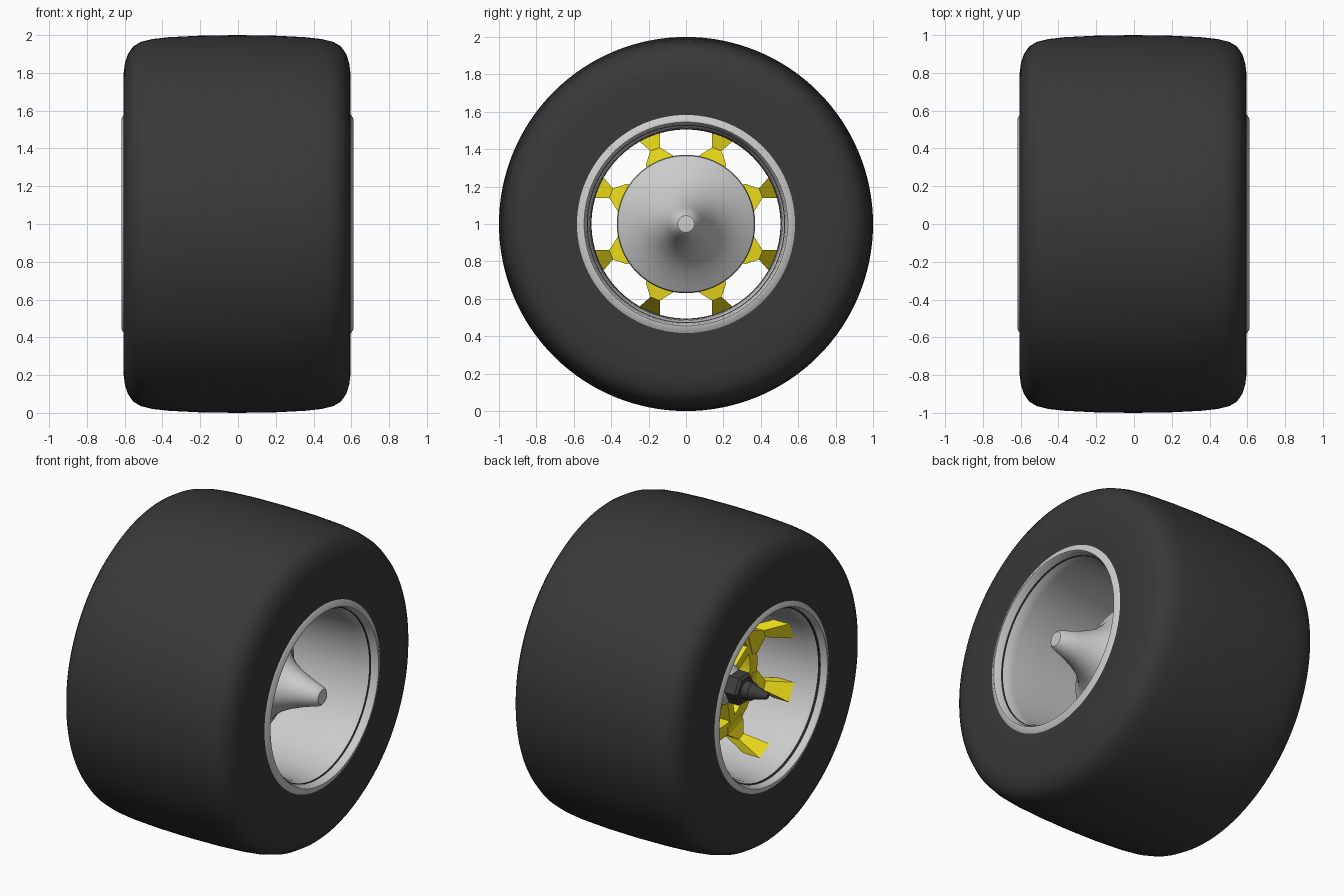
import bpy, bmesh
from math import cos, sin, pi, radians

if "Cube" in bpy.data.objects:
    bpy.data.objects.remove(bpy.data.objects["Cube"])

CZ = 1.0  # axle height; the axle runs along x


def material(name, color):
    m = bpy.data.materials.new(name)
    m.diffuse_color = (*color, 1)
    m.use_nodes = True
    m.node_tree.nodes["Principled BSDF"].inputs["Base Color"].default_value = m.diffuse_color
    return m


rubber = material("rubber", (0.04, 0.04, 0.04))
yellow = material("yellow_paint", (0.85, 0.72, 0.01))
dark = material("dark_metal", (0.05, 0.05, 0.05))


def finish(name, bm, mat=None, angle=None):
    bmesh.ops.remove_doubles(bm, verts=bm.verts, dist=1e-5)
    bmesh.ops.recalc_face_normals(bm, faces=bm.faces)
    me = bpy.data.meshes.new(name)
    bm.to_mesh(me)
    bm.free()
    ob = bpy.data.objects.new(name, me)
    ob.location.z = CZ
    bpy.context.collection.objects.link(ob)
    if mat:
        me.materials.append(mat)
    if angle:
        bpy.ops.object.select_all(action='DESELECT')
        ob.select_set(True)
        bpy.context.view_layer.objects.active = ob
        bpy.ops.object.shade_smooth_by_angle(angle=radians(angle))
    return ob


def lathe(name, profile, segs=96, mat=None, angle=35, closed=True):
    """Revolve (x, r) points about the x axis."""
    bm = bmesh.new()
    rings = [[bm.verts.new((x, r * cos(2 * pi * i / segs), r * sin(2 * pi * i / segs)))
              for i in range(segs)] for x, r in profile]
    pairs = list(zip(rings, rings[1:]))
    if closed:
        pairs.append((rings[-1], rings[0]))
    for a, b in pairs:
        for i in range(segs):
            j = (i + 1) % segs
            bm.faces.new((a[i], a[j], b[j], b[i]))
    if not closed:
        bm.faces.new(rings[0])
        bm.faces.new(rings[-1])
    return finish(name, bm, mat, angle)


def mirrored(half):
    return half + [(-x, r) for x, r in reversed(half) if x > 0]


# tyre: flat sidewalls, rounded shoulders, slightly crowned tread
tyre = [(0.57, 0.525), (0.6, 0.56), (0.601, 0.7), (0.6, 0.80), (0.594, 0.85), (0.578, 0.90),
        (0.55, 0.94), (0.51, 0.964), (0.45, 0.979), (0.36, 0.989), (0.2, 0.997), (0, 1.0)]
lathe("tyre", [(x - 0.005, r) for x, r in mirrored(tyre)], 128, rubber, 40)

# rim: chamfered lips and a smooth barrel
outer = [(0.55, 0.53), (0.58, 0.585), (0.597, 0.585), (0.615, 0.555)]
inner = [(0.615, 0.545), (0.60, 0.535), (0.57, 0.53), (0.545, 0.515), (0.5, 0.51), (0.3, 0.507), (0, 0.505)]
rim = outer + mirrored(inner) + [(-x, r) for x, r in reversed(outer)]
lathe("rim", [(x - 0.003, r) for x, r in rim], 96)

# hub: flared nose cone on the right, narrow barrel towards the left
hub = [(0.60, 0.03), (0.598, 0.045), (0.585, 0.058), (0.48, 0.09), (0.40, 0.12), (0.33, 0.155),
       (0.27, 0.20), (0.22, 0.25), (0.175, 0.31), (0.14, 0.365), (0.12, 0.37), (0.105, 0.36),
       (0.08, 0.28), (0.02, 0.16), (-0.05, 0.12), (-0.30, 0.12), (-0.34, 0.085)]
lathe("hub_cone", hub, 64, closed=False)

# nut and axle tip
lathe("wheel_nut", [(-0.33, 0.09), (-0.345, 0.10), (-0.41, 0.10), (-0.425, 0.085)],
      6, dark, None, closed=False)
lathe("axle_tip", [(-0.40, 0.055), (-0.47, 0.055), (-0.48, 0.045), (-0.57, 0.022), (-0.58, 0.012)],
      32, dark, 35, closed=False)

# carrier ring joining the spokes
lathe("spoke_ring", [(-0.17, 0.29), (-0.17, 0.365), (-0.25, 0.365), (-0.25, 0.29)], 32, yellow, 30)


def loft(bm, stations, turn, flip):
    """Join four-cornered stations (u1, v1, u2, v2, x_front, x_back), turned about x."""
    loops = []
    for u1, v1, u2, v2, xf, xb in stations:
        loop = []
        for u, v, x in ((u1, v1, xf), (u2, v2, xf), (u2, v2, xb), (u1, v1, xb)):
            u *= flip
            loop.append(bm.verts.new((x, u * cos(turn) - v * sin(turn), u * sin(turn) + v * cos(turn))))
        loops.append(loop)
    for a, b in zip(loops, loops[1:]):
        for i in range(4):
            j = (i + 1) % 4
            bm.faces.new((a[i], a[j], b[j], b[i]))
    bm.faces.new(loops[0])
    bm.faces.new(loops[-1])


# claws: four forked pairs, each prong waisted then flared back along the barrel
prong = [(0.06, 0.31, 0.19, 0.27, -0.165, -0.255), (0.06, 0.36, 0.215, 0.315, -0.165, -0.255),
         (0.14, 0.41, 0.19, 0.39, -0.175, -0.275), (0.14, 0.489, 0.25, 0.443, -0.31, -0.42)]
bar = [(0.015, 0.10, 0.06, 0.08, -0.18, -0.28), (0.09, 0.30, 0.14, 0.28, -0.18, -0.25)]
for name, shape in (("spoke_claws", prong), ("spoke_bars", bar)):
    bm = bmesh.new()
    for k in range(4):
        for flip in (1, -1):
            loft(bm, shape, k * pi / 2, flip)
    finish(name, bm, yellow)
